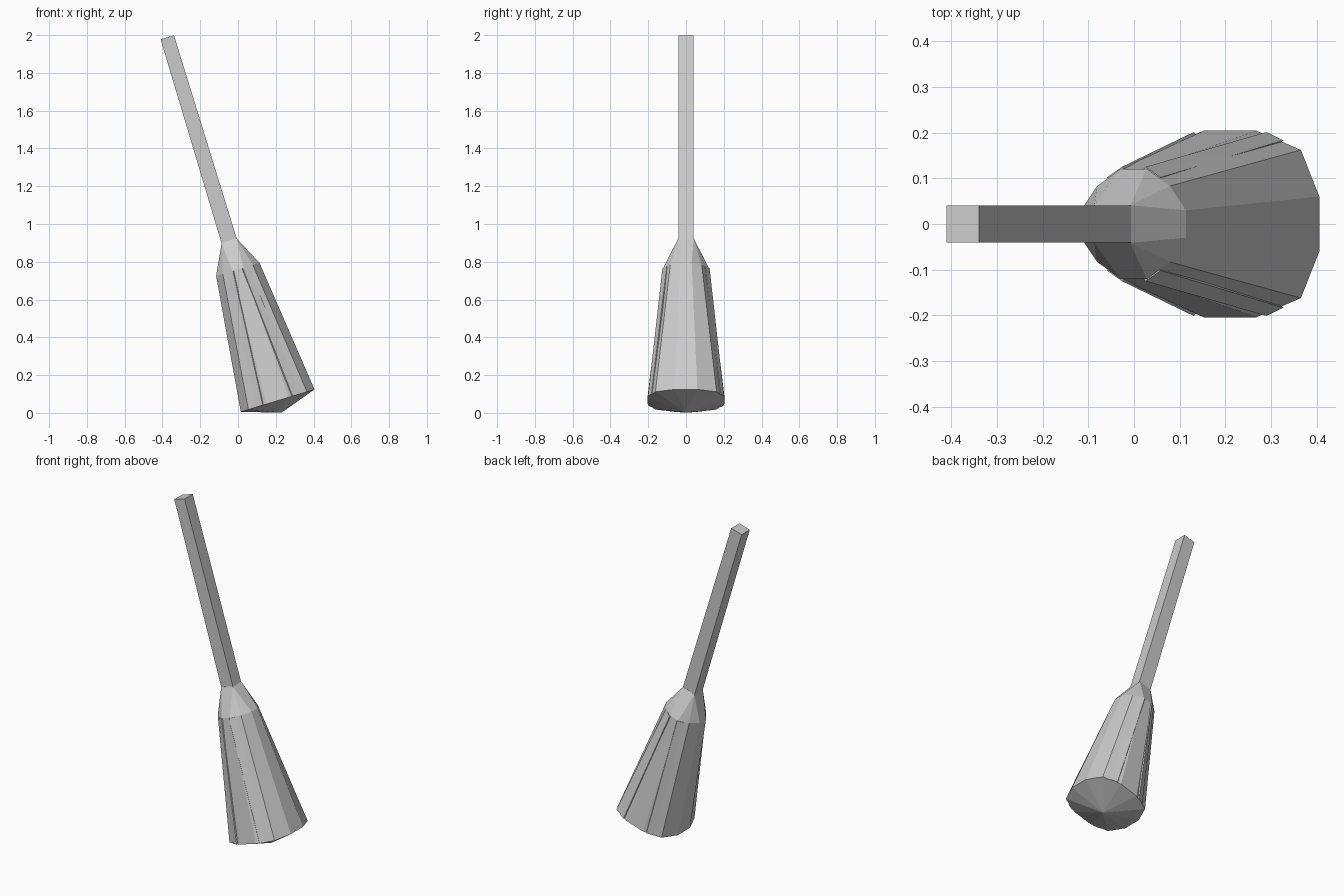
import bpy, bmesh
from math import radians
from mathutils import Matrix

cube = bpy.data.objects.get("Cube")
if cube:
    bpy.data.objects.remove(cube, do_unlink=True)

grey = bpy.data.materials.new("plain grey")
grey.use_nodes = True
colour = (0.6, 0.6, 0.6, 1)
grey.diffuse_color = colour
grey.node_tree.nodes["Principled BSDF"].inputs["Base Color"].default_value = colour

# The broom is built upright, then leaned over as a whole
LEAN = Matrix.Translation((0.21, 0, 0.065)) @ Matrix.Rotation(radians(-16.9), 4, "Y")


def loft(name, rings, tip=None):
    """Bridge equal-length rings, with a cap or a fan to a tip at the start."""
    bm = bmesh.new()
    loops = [[bm.verts.new(p) for p in ring] for ring in rings]
    n = len(loops[0])
    for low, high in zip(loops, loops[1:]):
        for i in range(n):
            j = (i + 1) % n
            bm.faces.new((low[i], low[j], high[j], high[i]))
    bm.faces.new(loops[-1])
    if tip:
        apex = bm.verts.new(tip)
        for i in range(n):
            bm.faces.new((loops[0][(i + 1) % n], loops[0][i], apex))
    else:
        bm.faces.new(loops[0][::-1])
    bmesh.ops.remove_doubles(bm, verts=bm.verts, dist=0.0005)
    bmesh.ops.recalc_face_normals(bm, faces=bm.faces)
    mesh = bpy.data.meshes.new(name)
    bm.to_mesh(mesh)
    bm.free()
    mesh.materials.append(grey)
    obj = bpy.data.objects.new(name, mesh)
    bpy.context.collection.objects.link(obj)
    obj.matrix_world = LEAN
    return obj


def rounded_square(half, flat, corner, z):
    """Twelve points: three around each corner."""
    points = []
    quarter = [(half, flat), (corner, corner), (flat, half)]
    for turn in range(4):
        for x, y in quarter:
            for _ in range(turn):
                x, y = -y, x
            points.append((x, y, z))
    return points


def rectangle(hx, hy, z):
    return [(hx, hy, z), (-hx, hy, z), (-hx, -hy, z), (hx, -hy, z)]


# Handle
loft("handle", [rectangle(0.042, 0.04, 0.88), rectangle(0.037, 0.04, 2.01)])

# Bristle head: rounded skirt, shoulder, and a neck that closes to a square
loft("bristle_head", [
    rounded_square(0.204, 0.06, 0.162, 0),
    rounded_square(0.12, 0.03, 0.083, 0.726),
    rounded_square(0.041, 0.041, 0.041, 0.885),
], tip=(0, 0, -0.067))

# Loose bristle strips lying on the four corners
for side, sx in (("left", 1), ("right", -1)):
    for end, sy in (("front", -1), ("back", 1)):
        outer = [(0.083, 0.201, 0), (0.122, 0.183, 0), (0.061, 0.102, 0.724), (0.027, 0.125, 0.724)]
        layers = [[((x - d) * sx, (y - d) * sy, z) for x, y, z in outer] for d in (0.006, 0)]
        loft(f"bristle_strip_{end}_{side}", layers)
